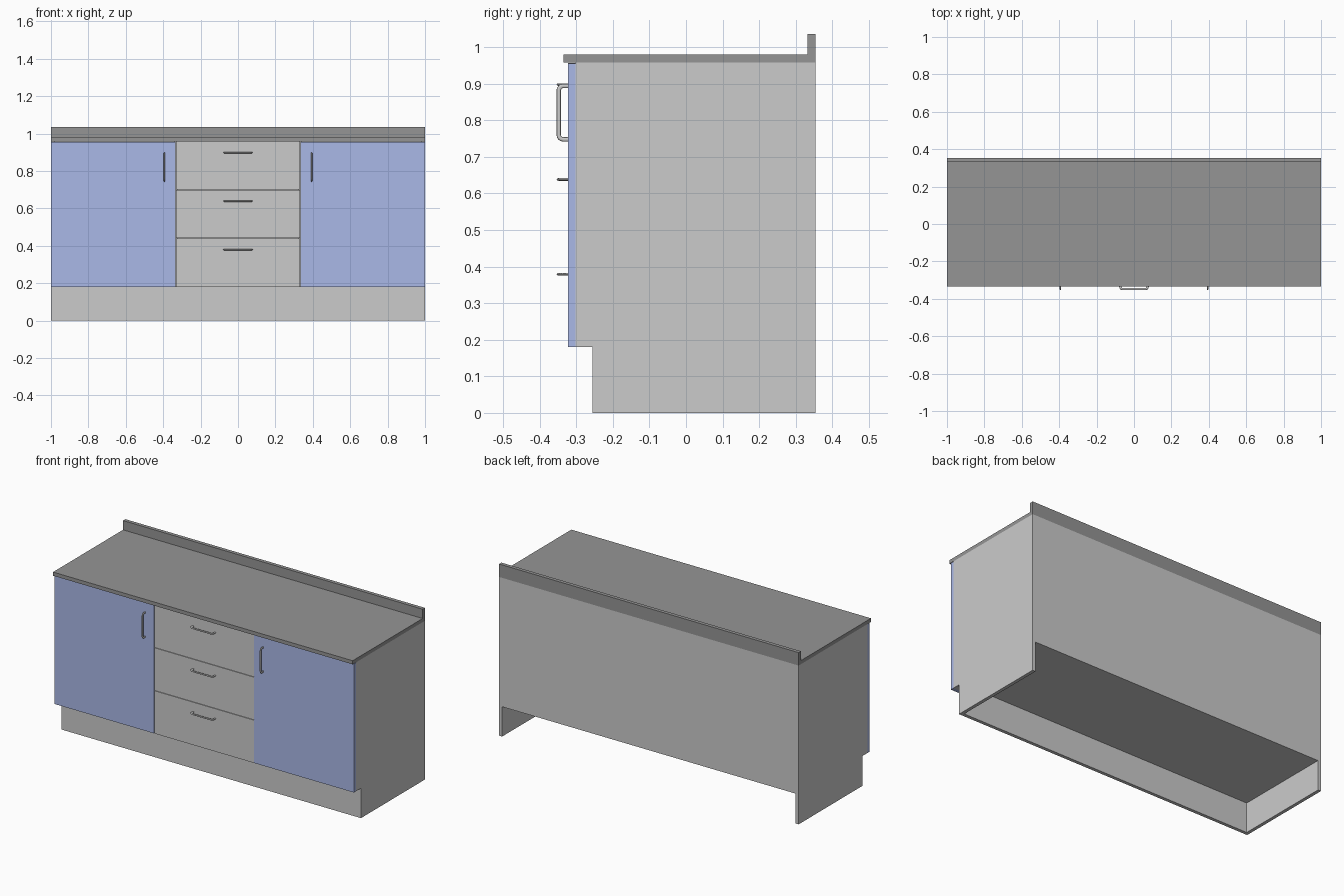
import bpy, bmesh, math

if "Cube" in bpy.data.objects:
    bpy.data.objects.remove(bpy.data.objects["Cube"])

def material(name, rgb):
    m = bpy.data.materials.new(name)
    m.diffuse_color = (*rgb, 1)
    m.use_nodes = True
    m.node_tree.nodes["Principled BSDF"].inputs["Base Color"].default_value = m.diffuse_color
    return m

BLUE = material("blue_front", (0.40, 0.48, 0.80))
DARK = material("dark_worktop", (0.30, 0.30, 0.30))

def add_object(name, data, mat=None):
    ob = bpy.data.objects.new(name, data)
    bpy.context.collection.objects.link(ob)
    if mat:
        data.materials.append(mat)
    return ob

def extrude_x(name, profile, x0, x1, mat=None):
    """Extrude a closed (y, z) profile from x0 to x1."""
    bm = bmesh.new()
    face = bm.faces.new([bm.verts.new((x0, y, z)) for y, z in profile])
    geom = bmesh.ops.extrude_face_region(bm, geom=[face])["geom"]
    bmesh.ops.translate(bm, vec=(x1 - x0, 0, 0),
                        verts=[v for v in geom if isinstance(v, bmesh.types.BMVert)])
    bmesh.ops.recalc_face_normals(bm, faces=bm.faces)
    me = bpy.data.meshes.new(name)
    bm.to_mesh(me)
    bm.free()
    return add_object(name, me, mat)

def box(name, x, y, z, mat=None):
    profile = [(y[0], z[0]), (y[1], z[0]), (y[1], z[1]), (y[0], z[1])]
    return extrude_x(name, profile, x[0], x[1], mat)

BACK, CARCASS, FRONT = 0.354, -0.302, -0.323
PLINTH, BASE, TOP, T = -0.256, 0.18, 0.958, 0.02
THIRD = 1 / 3
GAP = 0.0012

# Notched side panels and inner dividers
side = [(PLINTH, 0), (BACK, 0), (BACK, TOP), (CARCASS, TOP), (CARCASS, BASE), (PLINTH, BASE)]
for s, label in ((-1, "left"), (1, "right")):
    extrude_x(f"side_panel_{label}", side, s, s * (1 - T))
    box(f"divider_{label}", (s * THIRD - T / 2, s * THIRD + T / 2),
        (CARCASS, BACK - T), (BASE + T, TOP))

# Floor, back and plinth boards
inner = (-1 + T, 1 - T)
box("bottom_panel", inner, (CARCASS, BACK - T), (BASE, BASE + T))
box("back_panel", inner, (BACK - T, BACK), (BASE, TOP))
box("plinth", inner, (PLINTH, PLINTH + T), (0, BASE))

# Worktop with upstand in one profile
extrude_x("worktop", [(-0.335, TOP), (BACK, TOP), (BACK, 1.036), (0.332, 1.036),
                      (0.332, 0.98), (-0.335, 0.98)], -1, 1, DARK)

# Bow handle: rounded U path swept with a flattened round section
def handle(name, x, z, upright=False):
    h, r, d, c = 0.079, 0.006, 0.025, 0.012
    arc = [(h - r - c + c * math.sin(a), -(d - c) - c * math.cos(a))
           for a in (math.radians(90 - 22.5 * i) for i in range(5))]
    half = [(h - r, 0.001)] + arc
    path = half + [(-px, py) for px, py in reversed(half)]
    cu = bpy.data.curves.new(name, "CURVE")
    cu.dimensions = "3D"
    cu.bevel_depth = r
    cu.bevel_resolution = 2
    cu.use_fill_caps = True
    sp = cu.splines.new("POLY")
    sp.points.add(len(path) - 1)
    for p, (px, py) in zip(sp.points, path):
        p.co = (px, py, 0, 1)
    tmp = bpy.data.objects.new(name, cu)
    me = bpy.data.meshes.new_from_object(tmp)
    bpy.data.objects.remove(tmp)
    ob = add_object(name, me)
    ob.location = (x, FRONT, z)
    ob.scale = (1, 1, 0.6)
    if upright:
        ob.rotation_euler = (0, math.pi / 2, 0)
    bpy.ops.object.select_all(action="DESELECT")
    bpy.context.view_layer.objects.active = ob
    ob.select_set(True)
    bpy.ops.object.shade_smooth_by_angle(angle=math.radians(50))

# Blue doors
for s, label in ((-1, "left"), (1, "right")):
    xs = sorted((s, s * (THIRD + GAP)))
    box(f"door_{label}", xs, (FRONT, CARCASS), (BASE, TOP - 0.002), BLUE)
    handle(f"door_handle_{label}", s * 0.394, 0.821, True)

# Three drawers
step = (TOP - BASE) / 3
for i in range(3):
    z = BASE + i * step
    box(f"drawer_front_{i + 1}", (-THIRD + GAP, THIRD - GAP), (FRONT, CARCASS),
        (z + (GAP if i else 0), z + step - GAP))
    handle(f"drawer_handle_{i + 1}", 0, z + 0.199)
